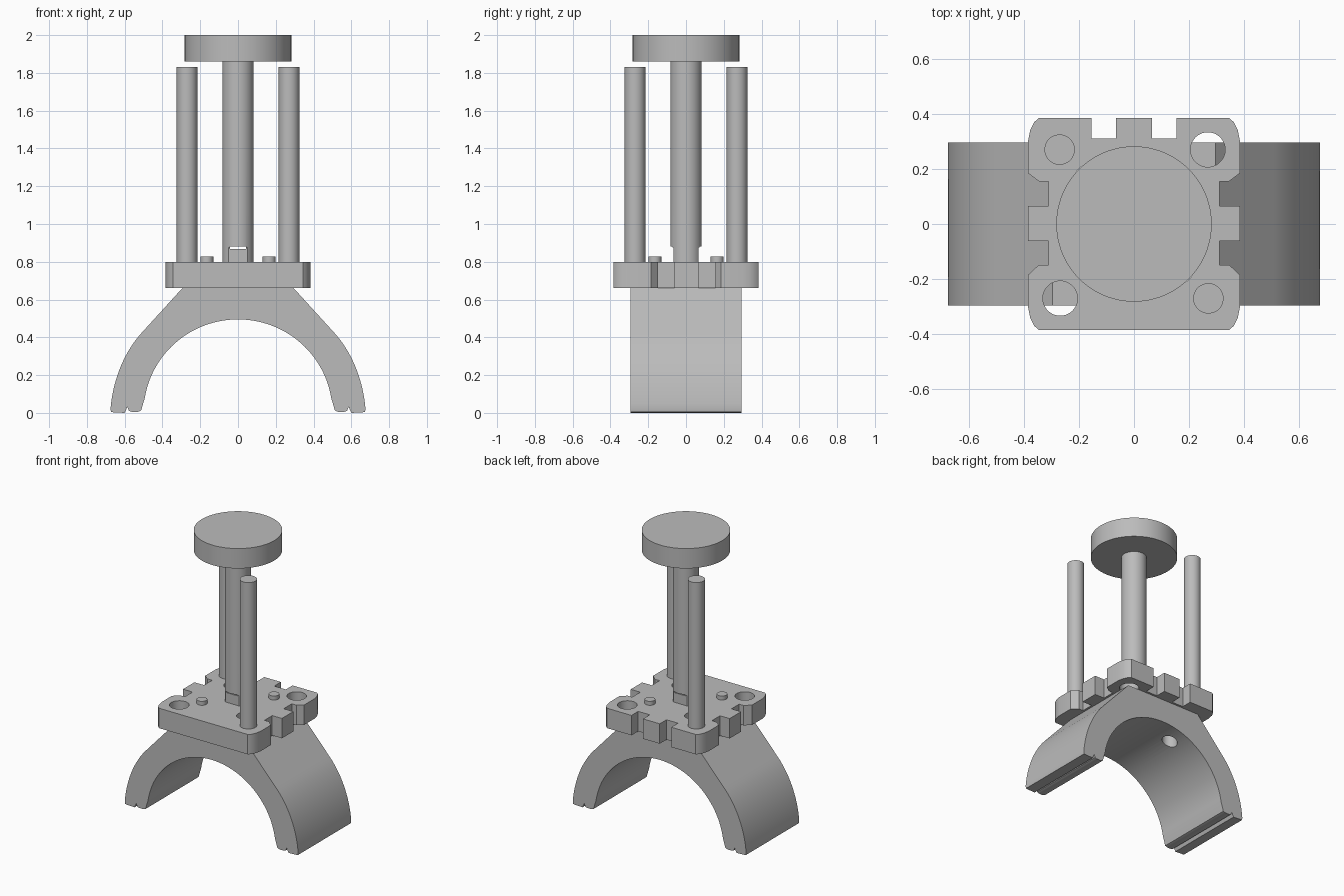
import bpy
import bmesh
from math import cos, sin, pi, radians

if "Cube" in bpy.data.objects:
    bpy.data.objects.remove(bpy.data.objects["Cube"])

grey = bpy.data.materials.new("plain grey")
grey.use_nodes = True
grey.diffuse_color = (0.5, 0.5, 0.5, 1)
grey.node_tree.nodes["Principled BSDF"].inputs["Base Color"].default_value = (0.5, 0.5, 0.5, 1)


def prism(name, outline, low, high, axis="z"):
    """Extrude a closed 2D outline along z, or along y for (x, z) outlines."""
    bm = bmesh.new()
    place = (lambda u, v, t: (u, v, t)) if axis == "z" else (lambda u, v, t: (u, t, v))
    face = bm.faces.new([bm.verts.new(place(u, v, low)) for u, v in outline])
    moved = bmesh.ops.extrude_face_region(bm, geom=[face])["geom"]
    shift = place(0, 0, high - low)
    bmesh.ops.translate(bm, vec=shift, verts=[g for g in moved if isinstance(g, bmesh.types.BMVert)])
    bmesh.ops.recalc_face_normals(bm, faces=bm.faces)
    mesh = bpy.data.meshes.new(name)
    bm.to_mesh(mesh)
    bm.free()
    mesh.materials.append(grey)
    obj = bpy.data.objects.new(name, mesh)
    bpy.context.collection.objects.link(obj)
    return obj


def cylinder(name, x, y, r, low, high, sides=48):
    ring = [(x + r * cos(2 * pi * i / sides), y + r * sin(2 * pi * i / sides)) for i in range(sides)]
    return prism(name, ring, low, high)


def box(name, x0, x1, y0, y1, low, high):
    return prism(name, [(x0, y0), (x1, y0), (x1, y1), (x0, y1)], low, high)


def cut(target, cutter):
    mod = target.modifiers.new("cut", "BOOLEAN")
    mod.operation = "DIFFERENCE"
    mod.solver = "EXACT"
    mod.object = cutter
    bpy.context.view_layer.objects.active = target
    bpy.ops.object.modifier_apply(modifier=mod.name)
    bpy.data.objects.remove(cutter)


def smooth(obj):
    bpy.ops.object.select_all(action="DESELECT")
    obj.select_set(True)
    bpy.context.view_layer.objects.active = obj
    bpy.ops.object.shade_smooth_by_angle(angle=radians(30))


# Arched saddle: half profile from the inner crown round the foot to the top
inner = [(0.5 * sin(a), 0.495 * cos(a)) for a in [radians(3 * i) for i in range(1, 28)]]
foot = [(0.508, 0.03), (0.513, 0.012), (0.53, 0.006), (0.565, 0.006), (0.578, 0.012),
        (0.586, 0.032), (0.594, 0.012), (0.6, 0.0), (0.672, 0.004)]
outer = []
p0, p1, p2, p3 = (0.675, 0.02), (0.662, 0.18), (0.6, 0.33), (0.5, 0.435)
for i in range(17):
    t = i / 16
    outer.append(tuple((1 - t) ** 3 * a + 3 * t * (1 - t) ** 2 * b + 3 * t * t * (1 - t) * c + t ** 3 * d
                       for a, b, c, d in zip(p0, p1, p2, p3)))
half = inner + foot + outer + [(0.295, 0.66)]
saddle = prism("saddle", [(0, 0.495)] + half + [(-x, z) for x, z in reversed(half)], -0.295, 0.295, "y")

# Base plate: rounded corners, with notched left, right and back edges
E = 0.385
quarter = [(E, 0.155), (E, 0.3), (0.377, 0.34), (0.362, 0.37), (0.345, E)]
right_back = [(0.31, 0.155), (0.345, 0.155), (E, 0.185)] + quarter[1:] + [(0.155, E), (0.155, 0.31)]
right_front = [(0.345, -E), (0.362, -0.37), (0.377, -0.34), (E, -0.3), (E, -0.185),
               (0.345, -0.148), (0.31, -0.148)]
side_tooth = [(0.31, -0.062), (E, -0.062), (E, 0.065), (0.31, 0.065)]
back_tooth = [(0.065, 0.31), (0.065, E)]
side = right_front + side_tooth + right_back + back_tooth
plate = prism("base_plate", side + [(-x, y) for x, y in reversed(side)], 0.66, 0.80)

# Open holes at two corners of the plate, bolt holes through plate and saddle
for s in (-1, 1):
    cut(plate, cylinder("corner_hole", s * 0.268, s * 0.27, 0.063, 0.5, 0.9))
    for part in (plate, saddle):
        cut(part, cylinder("bolt_hole", -s * 0.165, s * 0.165, 0.05, 0.2, 0.9))

# Guide posts and screws on opposite diagonals
parts = [saddle, plate]
for s, label in ((-1, "right_back"), (1, "left_front")):
    parts.append(cylinder(label + "_post", s * 0.27, -s * 0.27, 0.055, 0.66, 1.83))
for s, label in ((-1, "right_front"), (1, "left_back")):
    parts.append(cylinder(label + "_screw", s * 0.165, s * 0.165, 0.034, 0.78, 0.828, 32))

# Central column with a narrowed foot and a small slot, under a round cap
column = cylinder("column", 0, 0, 0.083, 0.78, 1.87)
for s in (-1, 1):
    low, high = sorted((s * 0.065, s * 0.2))
    cut(column, box("flat_cutter", -0.2, 0.2, low, high, 0.7, 0.875))
cut(column, box("slot_cutter", -0.042, 0.042, -0.2, 0.2, 0.868, 0.88))
parts += [column, cylinder("round_cap", 0, 0, 0.282, 1.86, 2.0, 96)]

for part in parts:
    smooth(part)
